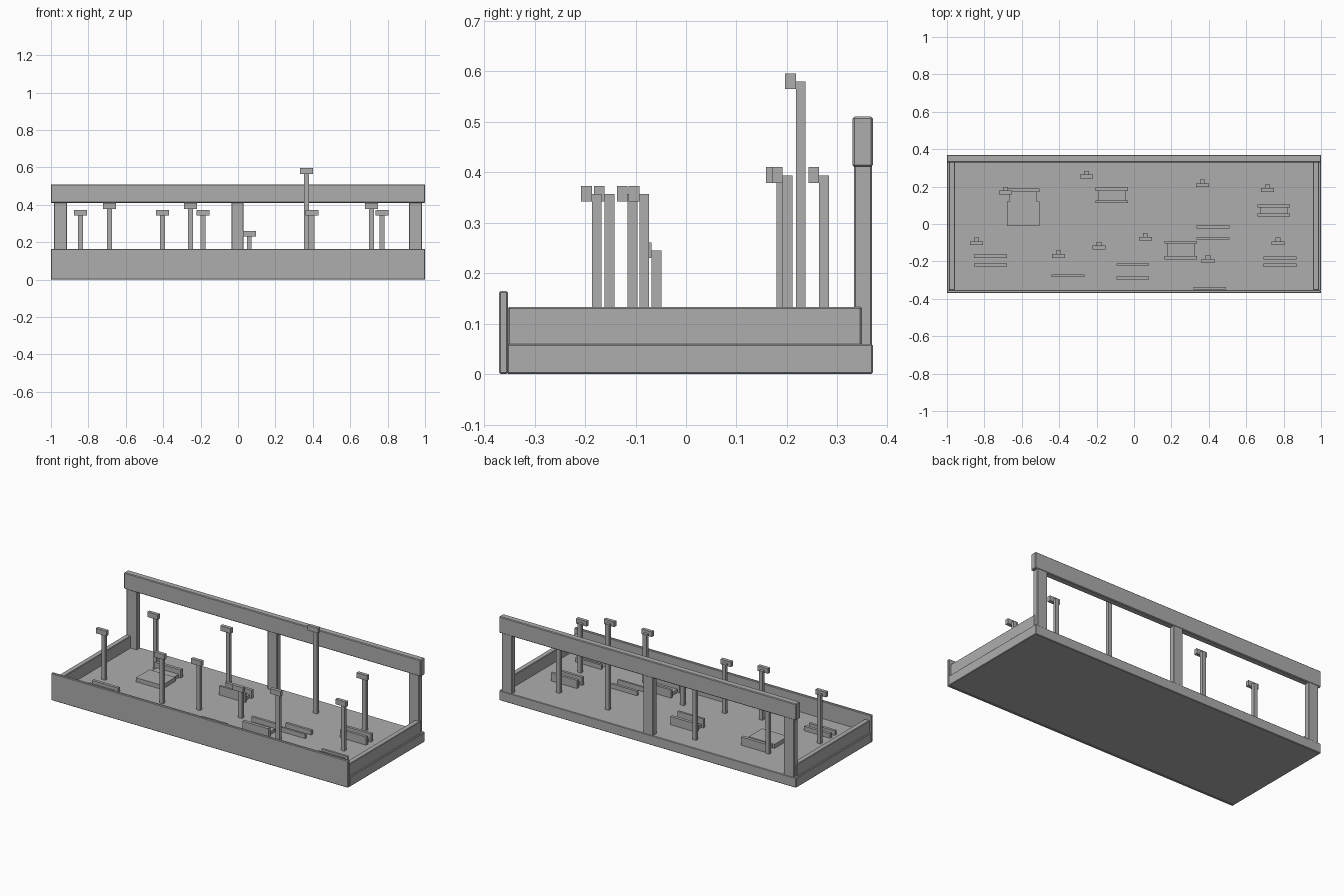
import bpy

grey = bpy.data.materials.new("mid_grey")
grey.diffuse_color = (0.42, 0.42, 0.42, 1)


def box(name, x, y, z, bevel=0.0):
    """Box from (min, max) ranges, with an optional small chamfer."""
    bpy.ops.mesh.primitive_cube_add(size=1, location=(sum(x) / 2, sum(y) / 2, sum(z) / 2))
    ob = bpy.context.object
    ob.name = name
    ob.scale = (x[1] - x[0], y[1] - y[0], z[1] - z[0])
    bpy.ops.object.transform_apply(location=False, rotation=False, scale=True)
    ob.data.materials.append(grey)
    if bevel:
        mod = ob.modifiers.new("edge", 'BEVEL')
        mod.width = bevel
        mod.segments = 1
    return ob


FLOOR = 0.06

# Tray: floor slab, tall front panel, low side walls
box("floor_slab", (-1, 1), (-0.355, 0.37), (0, FLOOR), 0.003)
box("front_panel", (-1, 1), (-0.37, -0.353), (0, 0.165), 0.003)
for side, a, b in (("left", -0.99, -0.957), ("right", 0.957, 0.99)):
    box(side + "_wall", (a, b), (-0.353, 0.348), (FLOOR - 0.01, 0.133), 0.003)

# Back frame: three uprights under a long beam
for i, (a, b) in enumerate(((-0.985, -0.915), (-0.035, 0.03), (0.915, 0.985))):
    box("back_upright_%d" % (i + 1), (a, b), (0.333, 0.368), (FLOOR - 0.01, 0.415), 0.003)
box("back_beam", (-1, 1), (0.33, 0.37), (0.41, 0.51), 0.004)

# Small signs on posts: x, y of the plate, top of the plate
signs = [
    (-0.842, -0.103, 0.373), (-0.687, 0.169, 0.41), (-0.404, -0.172, 0.373),
    (-0.254, 0.253, 0.41), (-0.187, -0.126, 0.373), (0.061, -0.079, 0.261),
    (0.366, 0.207, 0.596), (0.396, -0.197, 0.373), (0.714, 0.181, 0.41),
    (0.770, -0.103, 0.373),
]
for i, (x, y, top) in enumerate(signs):
    box("sign_plate_%d" % (i + 1), (x - 0.035, x + 0.035), (y - 0.0105, y + 0.0105), (top - 0.031, top))
    box("sign_post_%d" % (i + 1), (x - 0.0125, x + 0.0125), (y + 0.0105, y + 0.03), (FLOOR, top - 0.016))

# Stands: left x, front block y range, back block y range
stands = [
    (-0.68, (-0.01, 0.12), (0.17, 0.19), 0.085),
    (-0.206, (0.113, 0.126), (0.176, 0.195), 0.115),
    (0.66, (0.04, 0.056), (0.088, 0.105), 0.11),
    (0.163, (-0.19, -0.17), (-0.105, -0.09), 0.115),
]
for i, (x, front, back, top) in enumerate(stands):
    n = i + 1
    box("stand_front_%d" % n, (x, x + 0.175), front, (FLOOR, top))
    box("stand_back_%d" % n, (x, x + 0.175), back, (FLOOR, 0.11))
    box("stand_plate_%d" % n, (x + 0.014, x + 0.161), (front[1], back[0]), (FLOOR, 0.08))

# Low rails lying on the floor: left x, y range
rails = [
    (0.335, -0.024, -0.008), (0.335, -0.083, -0.071),
    (-0.855, -0.182, -0.164), (-0.855, -0.227, -0.211),
    (-0.44, -0.283, -0.27), (-0.094, -0.223, -0.211), (-0.094, -0.298, -0.281),
    (0.318, -0.351, -0.338), (0.693, -0.189, -0.175), (0.693, -0.231, -0.212),
]
for i, (x, y0, y1) in enumerate(rails):
    box("floor_rail_%d" % (i + 1), (x, x + 0.175), (y0, y1), (FLOOR, 0.087))
